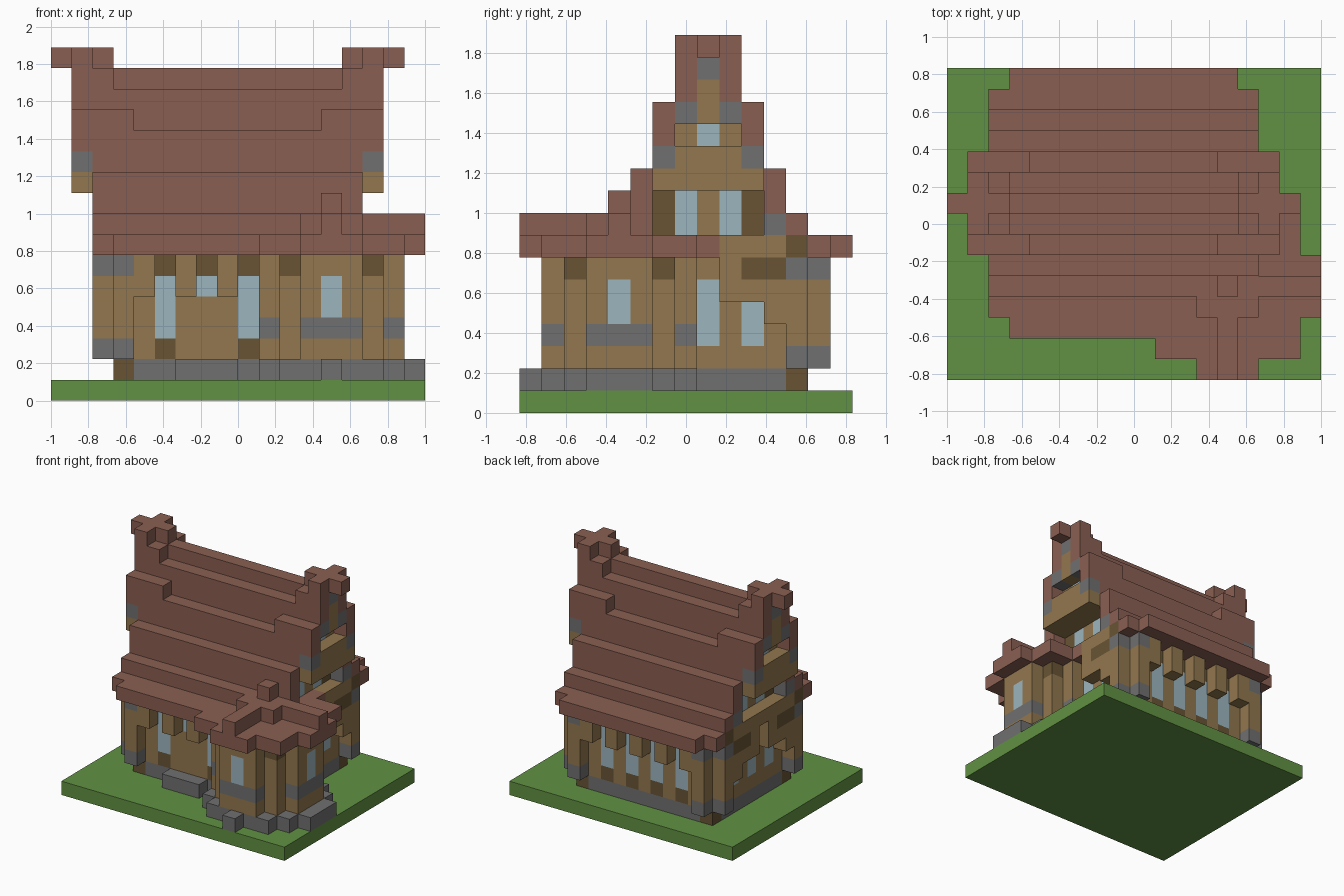
import bpy, bmesh
from mathutils import Vector

cube = bpy.data.objects.get("Cube")
if cube:
    bpy.data.objects.remove(cube)

U = 1 / 9                       # size of one block
MID = 8                         # block index of both symmetry planes
ORIGIN = Vector((-9, -7.5, 0))
cells = {}                      # block position -> (part, colour)

PALETTE = {"grass_green": (97, 145, 66), "roof_red": (138, 95, 82), "stone_grey": (112, 112, 112),
           "plaster_tan": (146, 119, 78), "timber_brown": (104, 84, 52), "window_blue": (156, 181, 190)}
GREEN, RED, GREY, TAN, BROWN, BLUE = PALETTE


def make_material(name, rgb):
    col = [((c / 255 + 0.055) / 1.055) ** 2.4 for c in rgb] + [1]
    mat = bpy.data.materials.new(name)
    mat.use_nodes = True
    mat.diffuse_color = col
    mat.node_tree.nodes["Principled BSDF"].inputs["Base Color"].default_value = col
    return mat


def span(v):
    return range(v[0], v[1] + 1) if isinstance(v, tuple) else (v,)


def box(part, colour, x, y, z, mirror=""):
    """Fill an inclusive block range, optionally mirrored in x and/or y."""
    for i in span(x):
        for j in span(y):
            for k in span(z):
                for a in {i, 2 * MID - i} if "x" in mirror else {i}:
                    for b in {j, 2 * MID - j} if "y" in mirror else {j}:
                        cells[a, b, k] = (part, colour)


# ground slab
box("ground", GREEN, (0, 17), (0, 14), 0)

# main walls on a stone footing
box("footing", GREY, (3, 13), (4, 12), 1)
box("walls", TAN, (3, 13), (4, 12), (2, 6))

# long wall windows with timber sills and lintels, and hanging brackets
for i in (5, 7, 9, 11):
    box("long_wall_windows", BROWN, i, 4, (2, 6), "y")
    box("long_wall_windows", BLUE, i, 4, (3, 5), "y")
for i in (4, 6, 8, 10, 12):
    box("eave_brackets", TAN, i, 3, (5, 6), "y")

# front door with a small light and a step
box("front_door", TAN, 7, 4, (2, 4))
box("door_step", GREY, (6, 8), 3, 1)

# end wall windows, brackets and sill beam
box("end_windows", BLUE, 3, 8, (3, 5), "x")
box("end_windows", BLUE, 3, 10, (3, 4), "xy")
box("end_brackets", TAN, 2, 9, (5, 6), "xy")
box("end_brackets", TAN, 2, 11, (4, 6), "xy")
box("end_brackets", TAN, 2, 10, 5, "xy")
box("end_brackets", BROWN, 2, (10, 11), 6, "xy")
box("end_beam", TAN, 2, (5, 11), 7, "x")
box("end_beam", BROWN, 2, 12, 7, "xy")

# corner posts
box("corner_posts", BROWN, 3, 12, 1, "xy")
for i, j in ((2, 12), (3, 12), (3, 13)):
    box("corner_posts", TAN, i, j, (2, 6), "xy")
    for k in (2, 6):
        box("corner_posts", GREY, i, j, k, "xy")

# stepped main roof
box("main_roof", RED, (3, 13), (2, 14), 7)
box("main_roof", RED, 2, 3, 7, "xy")
box("main_roof", RED, (2, 14), 4, 8, "y")
box("main_roof", RED, (3, 13), (5, 11), 8)
box("main_roof", RED, (3, 13), (5, 11), (9, 10))
box("main_roof", RED, 2, 5, (9, 10), "xy")
box("main_roof", RED, (2, 14), (6, 10), (11, 12))
box("main_roof", RED, (2, 14), (7, 9), (13, 14))
box("main_roof", RED, (2, 14), MID, 15)
box("gable_stones", GREY, 2, 5, 8, "xy")

# raised verges at the gable ends
box("roof_verges", RED, (1, 3), 6, (12, 13), "xy")
box("roof_verges", RED, 1, 7, (14, 15), "xy")
box("roof_verges", RED, 2, 7, 15, "xy")

# gable walls, overhanging above the large windows
box("gable_walls", BROWN, 3, 6, (8, 9), "xy")
box("gable_walls", TAN, 3, 8, (8, 9), "x")
box("gable_windows", BLUE, 3, 7, (8, 9), "xy")
box("gable_walls", TAN, (1, 2), (6, 10), 10, "x")
box("gable_walls", TAN, 1, (7, 9), 11, "x")
box("gable_stones", GREY, 1, 6, 11, "xy")
box("gable_walls", TAN, 2, 7, 12, "xy")
box("gable_windows", BLUE, 2, 8, 12, "x")
box("gable_stones", GREY, 1, 7, 13, "xy")
box("gable_walls", TAN, 1, 8, (13, 14), "x")
box("gable_stones", GREY, 1, 8, 15, "x")

# cross shaped finials
box("finials", RED, (0, 2), MID, 16, "x")
box("finials", RED, 1, (7, 9), 16, "x")

# eight sided corner tower
TX, TY = 13, 4
for dx in range(-3, 4):
    for dy in range(-3, 4):
        i, j, reach = TX + dx, TY + dy, abs(dx) + abs(dy)
        if reach <= 5:
            box("tower_footing", GREY, i, j, 1)
        if reach <= 4:
            box("tower_walls", TAN, i, j, (2, 6))
            if abs(dx) == abs(dy) == 2:
                box("tower_walls", BROWN, i, j, 6)
            if 3 in (abs(dx), abs(dy)):
                box("tower_walls", GREY, i, j, 3)
                if reach == 3:
                    box("tower_windows", BLUE, i, j, (4, 5))
box("tower_footing", GREY, TX, 0, 1)
box("tower_footing", GREY, 17, (3, 5), 1)

# tower roof with crossing ridges and a cap
box("tower_roof", RED, (10, 16), (1, 7), 7)
box("tower_roof", RED, (12, 14), (0, 8), 7)
box("tower_roof", RED, 17, (3, 5), 7)
box("tower_roof", RED, (12, 14), (3, 4), 8)
box("tower_roof", RED, 14, 5, 8)
box("tower_roof", RED, TX, (0, 2), 8)
box("tower_roof", RED, (15, 17), TY, 8)
box("tower_roof", RED, TX, TY, 9)

# turn each part into one mesh of its exposed block faces
materials = {n: make_material(n, c) for n, c in PALETTE.items()}
parts = {}
for pos, (part, colour) in cells.items():
    parts.setdefault(part, []).append((Vector(pos), colour))

for part, blocks in parts.items():
    used = sorted({c for _, c in blocks})
    bm = bmesh.new()
    for pos, colour in blocks:
        for axis in range(3):
            for sign in (-1, 1):
                n = Vector((0, 0, 0))
                n[axis] = sign
                if tuple(int(v) for v in pos + n) in cells:
                    continue
                a, b = Vector((0, 0, 0)), Vector((0, 0, 0))
                a[(axis + 1) % 3] = 0.5
                b[(axis + 2) % 3] = 0.5 * sign
                c = pos + Vector((0.5, 0.5, 0.5)) + n / 2 + ORIGIN
                corners = (c - a - b, c + a - b, c + a + b, c - a + b)
                face = bm.faces.new([bm.verts.new(p * U) for p in corners])
                face.material_index = used.index(colour)
    bmesh.ops.remove_doubles(bm, verts=bm.verts, dist=U / 100)
    bmesh.ops.dissolve_limit(bm, angle_limit=0.01, verts=bm.verts, edges=bm.edges, delimit={"MATERIAL"})
    mesh = bpy.data.meshes.new(part)
    bm.to_mesh(mesh)
    bm.free()
    for name in used:
        mesh.materials.append(materials[name])
    bpy.context.collection.objects.link(bpy.data.objects.new(part, mesh))
